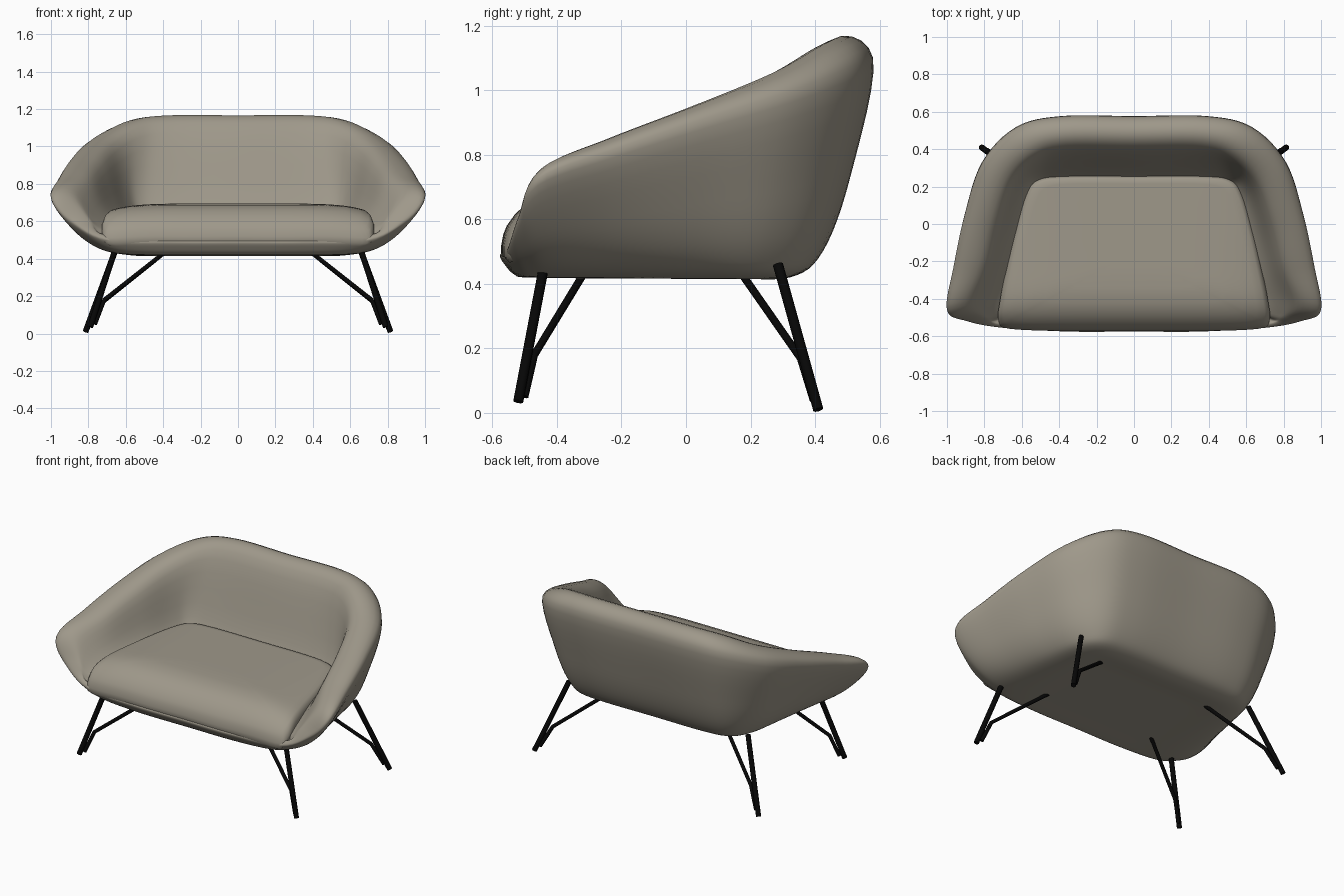
import bpy
import bmesh
from mathutils import Vector

cube = bpy.data.objects.get("Cube")
if cube:
    bpy.data.objects.remove(cube, do_unlink=True)


def make_material(name, color, roughness):
    mat = bpy.data.materials.new(name)
    mat.use_nodes = True
    mat.diffuse_color = color
    shader = mat.node_tree.nodes["Principled BSDF"]
    shader.inputs["Base Color"].default_value = color
    shader.inputs["Roughness"].default_value = roughness
    return mat


fabric = make_material("warm grey fabric", (0.345, 0.315, 0.255, 1), 0.9)
metal = make_material("black metal", (0.002, 0.002, 0.002, 1), 0.5)


def spline(a, b, c, d, t):
    """Smooth curve from b to c, guided by a and d."""
    return 0.5 * (2 * b + (c - a) * t + (2 * a - 5 * b + 4 * c - d) * t * t
                  + (3 * b - a - 3 * c + d) * t ** 3)


def smooth_path(points, closed, steps=6):
    n = len(points)
    result = []
    for i in range(n if closed else n - 1):
        pick = [(i + k) % n if closed else min(max(i + k, 0), n - 1)
                for k in (-1, 0, 1, 2)]
        a, b, c, d = (points[k] for k in pick)
        result += [spline(a, b, c, d, s / steps) for s in range(steps)]
    if not closed:
        result.append(points[-1])
    return result


def mirrored(half):
    """Close a half outline, given from back centre to front centre."""
    half = [Vector(p) for p in half]
    return half + [Vector((-p.x, p.y, p.z)) for p in half[-2:0:-1]]


def scaled(ring, factor, height):
    """Shrink an outline about the seat middle; height is a function."""
    result = []
    for p in ring:
        x, y = p.x * factor, -0.15 + (p.y + 0.15) * factor
        result.append(Vector((x, y, height(x, y))))
    return result


def skin(name, rings):
    bm = bmesh.new()
    rows = [[bm.verts.new(p) for p in ring] for ring in rings]
    n = len(rows[0])
    for low, high in zip(rows, rows[1:]):
        for i in range(n):
            j = (i + 1) % n
            bm.faces.new((low[i], low[j], high[j], high[i]))
    bmesh.ops.remove_doubles(bm, verts=bm.verts, dist=0.0002)
    bmesh.ops.recalc_face_normals(bm, faces=bm.faces)
    for face in bm.faces:
        face.smooth = True
    mesh = bpy.data.meshes.new(name)
    bm.to_mesh(mesh)
    bm.free()
    mesh.materials.append(fabric)
    obj = bpy.data.objects.new(name, mesh)
    bpy.context.collection.objects.link(obj)
    return obj


# Shell outlines, each from back centre round the arm to front centre
base_z = 0.42
bottom = mirrored([(x, y, base_z) for x, y in (
    (0, .32), (.36, .32), (.52, .29), (.58, .18), (.59, 0), (.59, -.2),
    (.58, -.36), (.55, -.44), (.49, -.48), (.3, -.5), (0, -.5))])
outer = mirrored([
    (0, .575, 1.1), (.39, .575, 1.1), (.63, .515, 1.075), (.81, .33, 1),
    (.905, .05, .91), (.965, -.23, .815), (1, -.46, .725), (.89, -.52, .6),
    (.7, -.555, .5), (.35, -.575, .49), (0, -.575, .49)])
inner = mirrored([
    (0, .415, 1.125), (.36, .415, 1.125), (.53, .365, 1.1), (.66, .23, 1.02),
    (.745, 0, .925), (.81, -.24, .835), (.88, -.43, .75), (.81, -.5, .62),
    (.705, -.535, .525), (.35, -.54, .51), (0, -.54, .51)])
seat = mirrored([
    (0, .25, .65), (.36, .25, .65), (.51, .23, .65), (.57, .15, .65),
    (.63, -.05, .65), (.68, -.25, .63), (.71, -.4, .59), (.71, -.48, .55),
    (.67, -.5, .5), (.35, -.5, .49), (0, -.5, .49)])


def between(plan, rise):
    """Outline part way up the outside of the shell."""
    return [Vector((b.x + (o.x - b.x) * plan, b.y + (o.y - b.y) * plan,
                    b.z + (o.z - b.z) * rise))
            for b, o in zip(bottom, outer)]


# Upholstered shell: underside, outside, rolled rim, inside, hidden floor
controls = [
    scaled(bottom, 0, lambda x, y: base_z),
    scaled(bottom, 0.6, lambda x, y: base_z),
    bottom, between(0.4, 0.12), between(0.73, 0.46), outer, inner, seat,
    scaled(seat, 0.6, lambda x, y: 0.48),
    scaled(seat, 0, lambda x, y: 0.48)]
outlines = [smooth_path(ring, True) for ring in controls]
columns = [smooth_path(list(col), False) for col in zip(*outlines)]
skin("sofa_shell", list(zip(*columns)))


# Seat cushion with a crowned top that rolls over the front
def cushion_top(x, y):
    roll = max(0, (-y - 0.2) / 0.37)
    return 0.695 - 0.14 * roll ** 5 - 0.05 * (abs(x) / 0.72) ** 6


edge = smooth_path(mirrored([
    (0, .255, 0), (.36, .255, 0), (.515, .235, 0), (.58, .155, 0),
    (.64, -.05, 0), (.685, -.25, 0), (.715, -.4, 0), (.725, -.515, 0),
    (.665, -.56, 0), (.35, -.572, 0), (0, -.572, 0)]), True)
cushion = [scaled(edge, 0.97, lambda x, y: cushion_top(x, y) - 0.1)]
for factor, drop in ((1, .06), (1, .03), (.985, .008), (.96, 0), (.9, 0),
                     (.8, 0), (.65, 0), (.45, 0), (.2, 0), (0, 0)):
    cushion.append(scaled(edge, factor,
                          lambda x, y, d=drop: cushion_top(x, y) - d))
skin("seat_cushion", cushion)


# Legs and braces
def tube(name, points, radius):
    curve = bpy.data.curves.new(name, "CURVE")
    curve.dimensions = "3D"
    curve.bevel_depth = radius
    curve.bevel_resolution = 2
    curve.use_fill_caps = True
    line = curve.splines.new("POLY")
    line.points.add(len(points) - 1)
    for target, p in zip(line.points, points):
        target.co = (*p, 1)
    curve.materials.append(metal)
    obj = bpy.data.objects.new(name, curve)
    bpy.context.collection.objects.link(obj)


for side, s in (("left", 1), ("right", -1)):
    tube("front_leg_" + side, [(.655 * s, -.44, .455), (.79 * s, -.52, .035)], .016)
    tube("front_brace_" + side,
         [(.39 * s, -.315, .435), (.715 * s, -.47, .18), (.765 * s, -.5, .05)], .012)
    tube("rear_leg_" + side, [(.65 * s, .285, .46), (.815 * s, .41, .01)], .016)
    tube("rear_brace_" + side,
         [(.39 * s, .17, .435), (.72 * s, .355, .17), (.785 * s, .395, .04)], .012)
